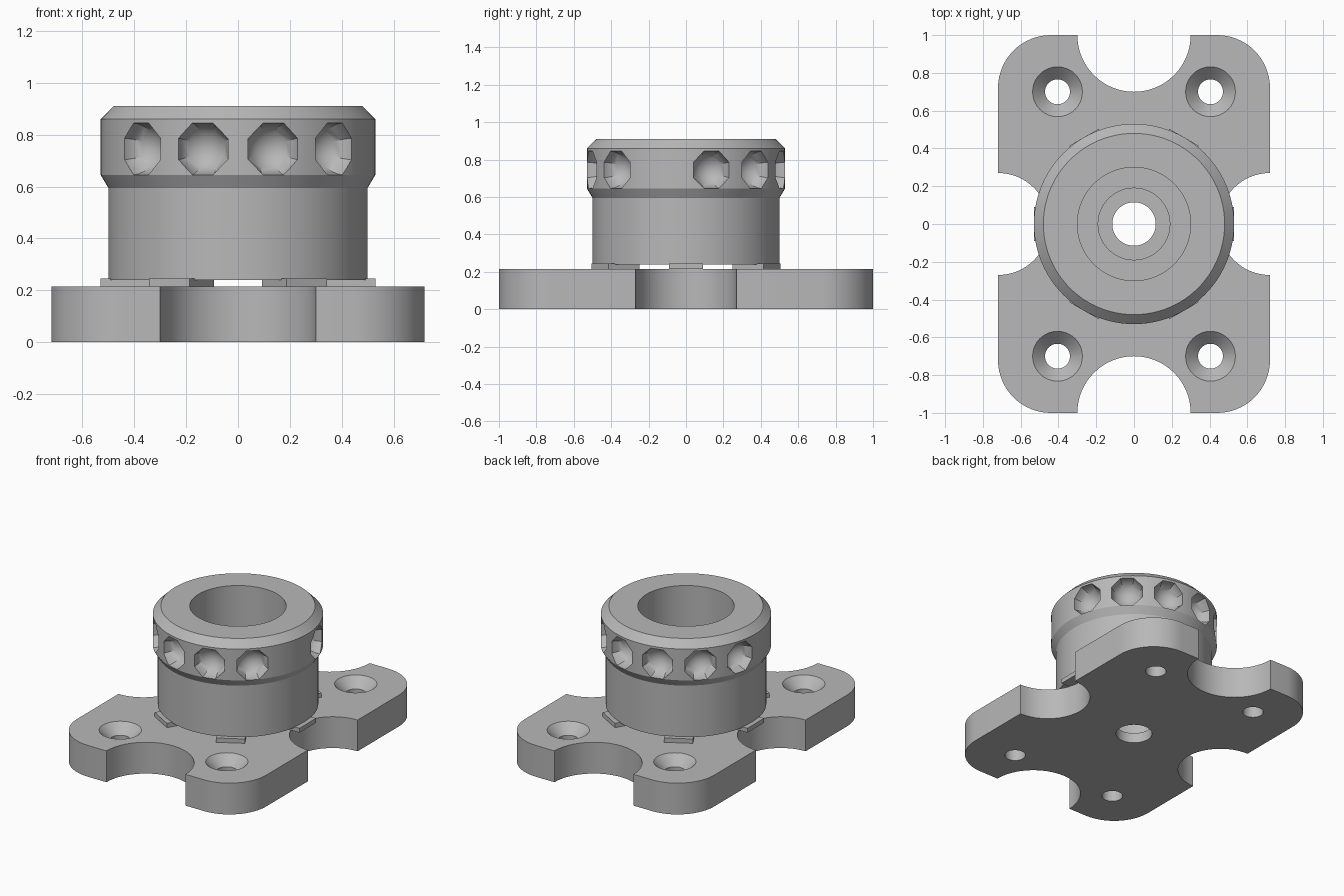
import bpy, bmesh
from math import radians, cos, sin, pi
from mathutils import Matrix

if "Cube" in bpy.data.objects:
    bpy.data.objects.remove(bpy.data.objects["Cube"], do_unlink=True)

gray = bpy.data.materials.new("satin gray")
gray.use_nodes = True
color = (0.48, 0.48, 0.48, 1)
gray.diffuse_color = color
gray.node_tree.nodes["Principled BSDF"].inputs["Base Color"].default_value = color


def make(name, bm):
    bmesh.ops.remove_doubles(bm, verts=bm.verts, dist=1e-5)
    bmesh.ops.recalc_face_normals(bm, faces=bm.faces)
    mesh = bpy.data.meshes.new(name)
    bm.to_mesh(mesh)
    bm.free()
    mesh.materials.append(gray)
    obj = bpy.data.objects.new(name, mesh)
    bpy.context.collection.objects.link(obj)
    return obj


def lathe(bm, profile, steps, center=(0, 0, 0), closed=False):
    """Spin an (r, z) profile around a vertical axis."""
    cx, cy, cz = center
    vs = [bm.verts.new((cx + r, cy, cz + z)) for r, z in profile]
    es = [bm.edges.new(p) for p in zip(vs, vs[1:])]
    if closed:
        es.append(bm.edges.new((vs[-1], vs[0])))
    bmesh.ops.spin(bm, geom=vs + es, cent=center, axis=(0, 0, 1),
                   angle=2 * pi, steps=steps)


def activate(obj):
    bpy.ops.object.select_all(action='DESELECT')
    obj.select_set(True)
    bpy.context.view_layer.objects.active = obj


def cut(obj, cutter):
    mod = obj.modifiers.new("cut", 'BOOLEAN')
    mod.operation, mod.solver, mod.object = 'DIFFERENCE', 'EXACT', cutter
    activate(obj)
    bpy.ops.object.modifier_apply(modifier=mod.name)
    bpy.data.objects.remove(cutter, do_unlink=True)


def smooth(obj):
    activate(obj)
    bpy.ops.object.shade_smooth_by_angle(angle=radians(30))


def arc(cx, cy, r, start, end, n=16):
    angles = [radians(start + (end - start) * i / n) for i in range(n + 1)]
    return [(cx + r * cos(a), cy + r * sin(a)) for a in angles]


# Base plate: one quarter outline, mirrored to all four
W, TOP = 0.72, 0.215
quarter = arc(W, 0, 0.27, 180, 90) + arc(0.44, 0.72, 0.28, 0, 90) + arc(0, 1, 0.3, 0, -90)
half = quarter + [(-x, y) for x, y in reversed(quarter[:-1])]
outline = half + [(x, -y) for x, y in reversed(half[1:-1])]
bm = bmesh.new()
face = bm.faces.new([bm.verts.new((x, y, 0)) for x, y in outline])
ext = bmesh.ops.extrude_face_region(bm, geom=[face])
bmesh.ops.translate(bm, vec=(0, 0, TOP),
                    verts=[g for g in ext["geom"] if isinstance(g, bmesh.types.BMVert)])
base_plate = make("base_plate", bm)

# Countersunk screw holes and stepped centre hole
bm = bmesh.new()
screw = [(0, -0.1), (0.066, -0.1), (0.066, TOP - 0.066), (0.132, TOP), (0.132, 0.3), (0, 0.3)]
for x in (-0.405, 0.405):
    for y in (-0.7, 0.7):
        lathe(bm, screw, 40, (x, y, 0))
lathe(bm, [(0, -0.1), (0.115, -0.1), (0.115, 0.07), (0.19, 0.07), (0.19, 0.3), (0, 0.3)], 48)
cut(base_plate, make("hole_cutter", bm))
smooth(base_plate)

# Collar with chamfered grip ring and through bore
bm = bmesh.new()
lathe(bm, [(0.3, 0.24), (0.5, 0.24), (0.5, 0.595), (0.53, 0.645),
           (0.53, 0.86), (0.48, 0.91), (0.3, 0.91)], 96, closed=True)
collar = make("collar", bm)

# Octagonal dimples around the grip ring, two positions left plain
bm = bmesh.new()
for k in range(12):
    az = 15 + 30 * k
    if az in (195, 345):
        continue
    place = (Matrix.Rotation(radians(az), 4, 'Z') @ Matrix.Translation((0.53, 0, 0.745))
             @ Matrix.Rotation(radians(90), 4, 'Y') @ Matrix.Rotation(radians(22.5), 4, 'Z'))
    bmesh.ops.create_uvsphere(bm, u_segments=8, v_segments=12, radius=0.108, matrix=place)
cut(collar, make("dimple_cutter", bm))
smooth(collar)

# Six spacer tabs between plate and collar
bm = bmesh.new()
for k in range(6):
    place = (Matrix.Rotation(radians(60 * k), 4, 'Z') @ Matrix.Translation((0.435, 0, 0.23))
             @ Matrix.Diagonal((0.19, 0.18, 0.03, 1)))
    bmesh.ops.create_cube(bm, size=1, matrix=place)
make("spacer_tabs", bm)
